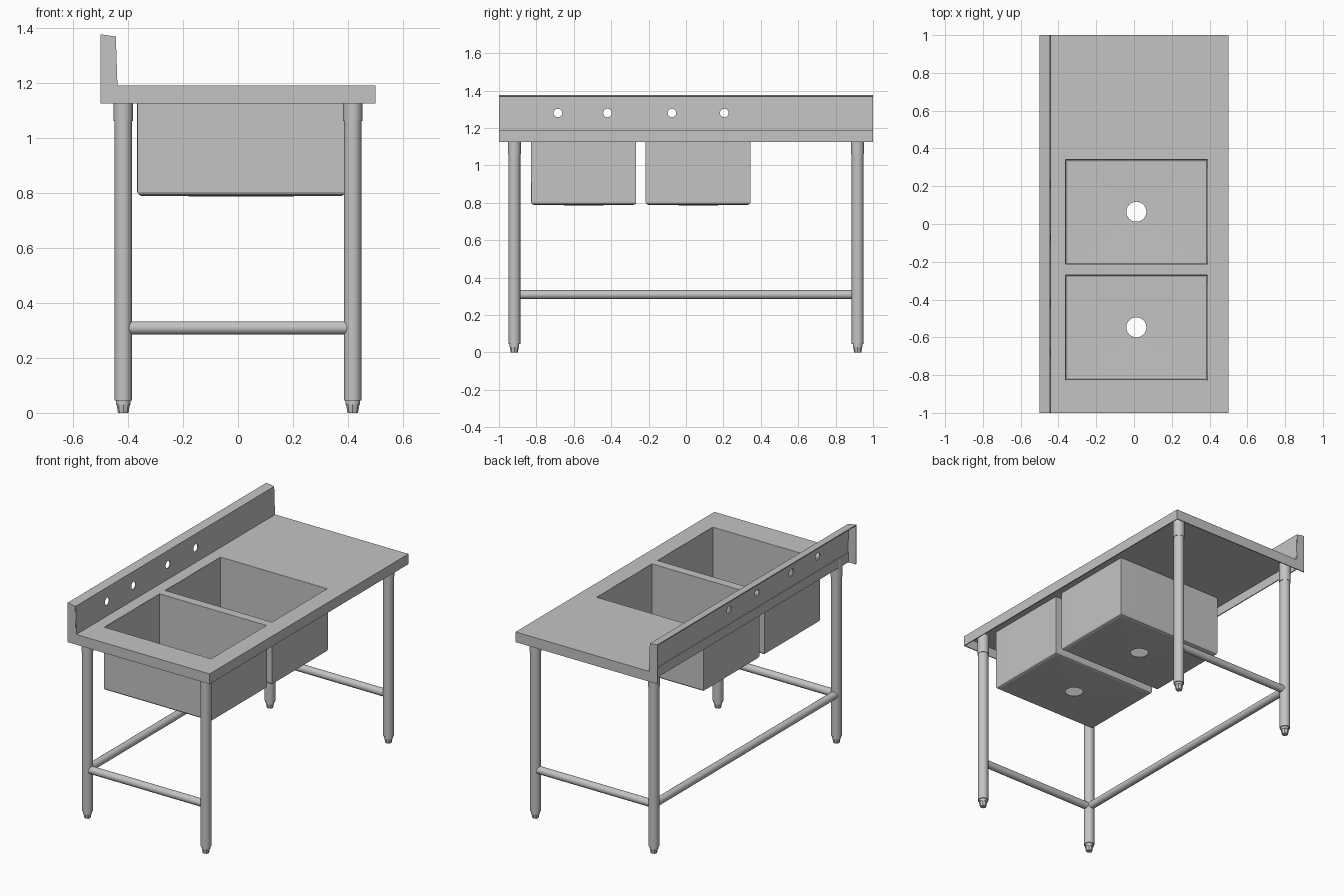
import bpy, bmesh, math
from mathutils import Vector

cube = bpy.data.objects.get("Cube")
if cube:
    bpy.data.objects.remove(cube, do_unlink=True)

steel = bpy.data.materials.new("brushed_steel")
steel.use_nodes = True
GREY = (0.55, 0.55, 0.55, 1)
steel.diffuse_color = GREY
steel.node_tree.nodes["Principled BSDF"].inputs["Base Color"].default_value = GREY

SHEET = 0.006          # metal thickness
DECK, SKIRT = 1.187, 1.125
BOWL_X, BOWL_HX, BOWL_HY = 0.0125, 0.377, 0.279
BOWL_YS = (-0.547, 0.065)


def finish(name, bm, smooth=False):
    bmesh.ops.recalc_face_normals(bm, faces=bm.faces)
    mesh = bpy.data.meshes.new(name)
    bm.to_mesh(mesh)
    bm.free()
    mesh.materials.append(steel)
    obj = bpy.data.objects.new(name, mesh)
    bpy.context.collection.objects.link(obj)
    bpy.ops.object.select_all(action='DESELECT')
    obj.select_set(True)
    bpy.context.view_layer.objects.active = obj
    if smooth:
        bpy.ops.object.shade_smooth_by_angle(angle=math.radians(40))
    return obj


def apply(obj, kind, **settings):
    mod = obj.modifiers.new(kind.lower(), kind)
    for key, value in settings.items():
        setattr(mod, key, value)
    bpy.context.view_layer.objects.active = obj
    bpy.ops.object.modifier_apply(modifier=mod.name)


def cut(obj, cutter):
    apply(obj, 'BOOLEAN', operation='DIFFERENCE', solver='EXACT', object=cutter)
    bpy.data.objects.remove(cutter, do_unlink=True)


def box(name, lo, hi):
    bm = bmesh.new()
    bmesh.ops.create_cube(bm, size=1)
    for v in bm.verts:
        v.co = [a + (b - a) * (c + 0.5) for a, b, c in zip(lo, hi, v.co)]
    return finish(name, bm)


def loft(name, loops, caps=True, smooth=False):
    """Skin a list of point loops of equal length."""
    bm = bmesh.new()
    rings = [[bm.verts.new(p) for p in loop] for loop in loops]
    n = len(rings[0])
    for a, b in zip(rings, rings[1:]):
        for i in range(n):
            j = (i + 1) % n
            bm.faces.new((a[i], a[j], b[j], b[i]))
    if caps:
        bm.faces.new(rings[0])
        bm.faces.new(rings[-1])
    return finish(name, bm, smooth)


def tube(name, start, end, r0, r1=None, sides=16):
    start, end = Vector(start), Vector(end)
    turn = (end - start).to_track_quat('Z', 'Y')
    angles = [math.tau * i / sides for i in range(sides)]

    def ring(c, r):
        return [c + turn @ Vector((r * math.cos(a), r * math.sin(a), 0)) for a in angles]
    return loft(name, [ring(start, r0), ring(end, r1 or r0)], smooth=sides > 8)


# Worktop and splashback: one folded sheet with a front skirt
fold = [(-0.5, 1.373), (-0.447, 1.365), (-0.441, DECK), (0.497, DECK), (0.497, SKIRT)]
bm = bmesh.new()
rows = [[bm.verts.new((x, y, z)) for x, z in fold] for y in (-0.998, 0.998)]
for i in range(len(fold) - 1):
    bm.faces.new((rows[0][i], rows[0][i + 1], rows[1][i + 1], rows[1][i]))
worktop = finish("worktop_and_splashback", bm)
apply(worktop, 'SOLIDIFY', thickness=SHEET, offset=0, use_even_offset=True)

# Bowl openings and tap holes
for y in BOWL_YS:
    cut(worktop, box("opening_cutter", (BOWL_X - BOWL_HX, y - BOWL_HY, 1.15),
                     (BOWL_X + BOWL_HX, y + BOWL_HY, 1.25)))
for y in (-0.685, -0.42, -0.075, 0.205):
    cut(worktop, tube("tap_cutter", (-0.48, y, 1.28), (-0.4, y, 1.28), 0.023, sides=20))

# End plates close the splashback and the skirt
outline = [(-0.5, SKIRT), (0.5, SKIRT), (0.5, DECK + 0.003), (-0.441, DECK + 0.003),
           (-0.447, 1.367), (-0.5, 1.376)]
for side, y in (("front", -1), ("back", 1)):
    inner = y * (1 - SHEET)
    loft(side + "_end_plate", [[(x, yy, z) for x, z in outline] for yy in (y, inner)])
box("rear_skirt", (-0.447, -0.995, SKIRT), (-0.441, 0.995, DECK))


# Bowls: sharp corners, small floor radius, floor falling to a round drain
def bowl_loop(cy, inset, z, sides=32):
    pts = []
    for i in range(sides):
        c, s = math.cos(math.tau * i / sides), math.sin(math.tau * i / sides)
        k = max(abs(c), abs(s))
        pts.append((BOWL_X + c / k * (BOWL_HX - inset), cy + s / k * (BOWL_HY - inset), z))
    return pts


def drain_loop(cy, r, z, sides=32):
    return [(BOWL_X + r * math.cos(math.tau * i / sides),
             cy + r * math.sin(math.tau * i / sides), z) for i in range(sides)]


for side, y in zip(("front", "back"), BOWL_YS):
    bowl = loft(side + "_bowl", [bowl_loop(y, 0, DECK + 0.002), bowl_loop(y, 0, 0.803),
                                 bowl_loop(y, 0.004, 0.795), bowl_loop(y, 0.013, 0.791),
                                 drain_loop(y, 0.053, 0.788)], caps=False)
    apply(bowl, 'SOLIDIFY', thickness=0.004, offset=0)

# Legs with top sockets and tapered feet
LX, LY, BAR_Z = 0.417, 0.918, 0.309
for sx, xn in ((-1, "right"), (1, "left")):
    for sy, yn in ((-1, "front"), (1, "back")):
        x, y, tag = sx * LX, sy * LY, yn + "_" + xn
        tube(tag + "_leg", (x, y, 0.045), (x, y, 1.07), 0.032)
        tube(tag + "_socket", (x, y, 1.06), (x, y, DECK - 0.002), 0.035)
        tube(tag + "_foot_collar", (x, y, 0.03), (x, y, 0.05), 0.026)
        tube(tag + "_foot", (x, y, 0), (x, y, 0.04), 0.019, 0.026, sides=8)

# Lower rails: both ends and the splashback side
for sy, yn in ((-1, "front"), (1, "back")):
    tube(yn + "_rail", (-LX, sy * LY, BAR_Z), (LX, sy * LY, BAR_Z), 0.024)
tube("long_rail", (-LX, -LY, BAR_Z), (-LX, LY, BAR_Z), 0.024)
